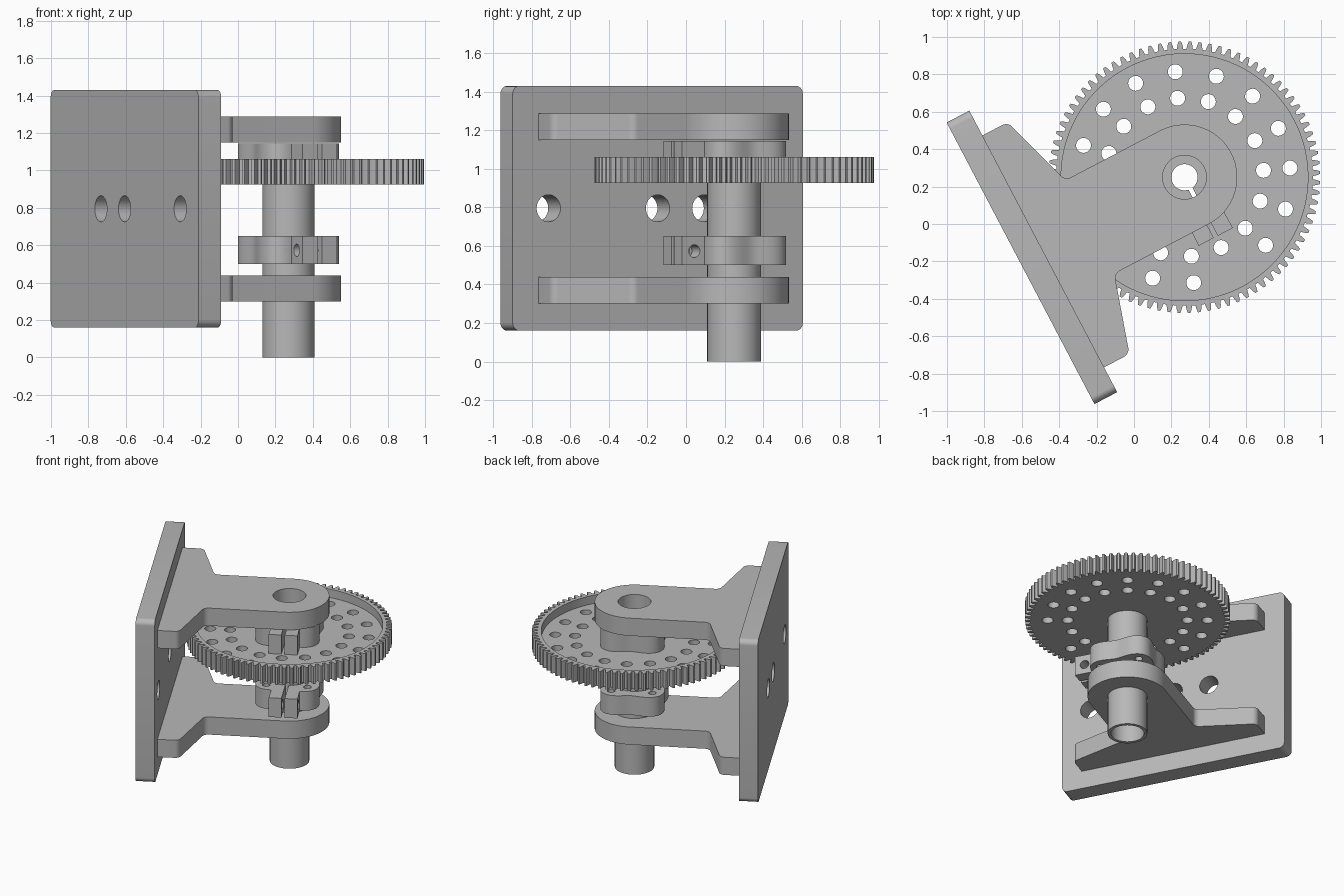
import bpy, bmesh, math
from mathutils import Matrix, Vector

if "Cube" in bpy.data.objects:
    bpy.data.objects.remove(bpy.data.objects["Cube"])

mat = bpy.data.materials.new("machined grey")
mat.diffuse_color = (0.48, 0.48, 0.48, 1)
mat.use_nodes = True
mat.node_tree.nodes["Principled BSDF"].inputs["Base Color"].default_value = mat.diffuse_color

# assembly frame: origin on the shaft axis, x pointing away from the wall plate
BASE = Matrix.Translation((0.27, 0.25, 0)) @ Matrix.Rotation(math.radians(27.7), 4, 'Z')
# sheet frame: drawn in (y, z), extruded along x
SIDE = Matrix(((0, 0, 1, 0), (1, 0, 0, 0), (0, 1, 0, 0), (0, 0, 0, 1)))


def polar(r, a):
    return (r * math.cos(a), r * math.sin(a))


def circle(r, c=(0, 0), n=64):
    return [(c[0] + r * math.cos(2 * math.pi * i / n),
             c[1] + r * math.sin(2 * math.pi * i / n)) for i in range(n)]


def rounded(corners, n=6):
    """Polygon of (x, y, fillet radius) corners."""
    out = []
    for i, (x, y, r) in enumerate(corners):
        p = Vector((x, y))
        if r == 0:
            out.append((x, y))
            continue
        a = (Vector(corners[i - 1][:2]) - p).normalized()
        b = (Vector(corners[(i + 1) % len(corners)][:2]) - p).normalized()
        half = a.angle(b) / 2
        c = p + (a + b).normalized() * (r / math.sin(half))
        s = p + a * (r / math.tan(half)) - c
        e = p + b * (r / math.tan(half)) - c
        for k in range(n + 1):
            d = s.lerp(e, k / n).normalized() * r
            out.append(tuple(c + d))
    return out


def prism(name, loops, z0, z1, frame=None):
    """Extrude an outline with holes from z0 to z1."""
    cu = bpy.data.curves.new(name, 'CURVE')
    cu.dimensions = '2D'
    cu.fill_mode = 'BOTH'
    cu.extrude = (z1 - z0) / 2
    for loop in loops:
        sp = cu.splines.new('POLY')
        sp.points.add(len(loop) - 1)
        for pt, (x, y) in zip(sp.points, loop):
            pt.co = (x, y, 0, 1)
        sp.use_cyclic_u = True
    tmp = bpy.data.objects.new(name + "_outline", cu)
    bpy.context.collection.objects.link(tmp)
    me = bpy.data.meshes.new_from_object(
        tmp.evaluated_get(bpy.context.evaluated_depsgraph_get()))
    bpy.data.objects.remove(tmp)
    bm = bmesh.new()
    bm.from_mesh(me)
    bmesh.ops.remove_doubles(bm, verts=bm.verts, dist=1e-5)
    bmesh.ops.translate(bm, verts=bm.verts, vec=(0, 0, (z0 + z1) / 2))
    bm.transform(BASE @ (frame or Matrix.Identity(4)))
    bmesh.ops.recalc_face_normals(bm, faces=bm.faces)
    bm.to_mesh(me)
    bm.free()
    me.materials.clear()
    me.materials.append(mat)
    ob = bpy.data.objects.new(name, me)
    bpy.context.collection.objects.link(ob)
    smooth(ob)
    return ob


def smooth(ob):
    bpy.ops.object.select_all(action='DESELECT')
    ob.select_set(True)
    bpy.context.view_layer.objects.active = ob
    bpy.ops.object.shade_smooth_by_angle(angle=math.radians(25))


def cut(ob, cutter):
    mod = ob.modifiers.new("cut", 'BOOLEAN')
    mod.operation = 'DIFFERENCE'
    mod.solver = 'EXACT'
    mod.object = cutter
    bpy.context.view_layer.objects.active = ob
    bpy.ops.object.modifier_apply(modifier=mod.name)
    bpy.data.objects.remove(cutter)


# wall plate with rounded corners and three bolt holes
plate = rounded([(-0.85, 0.16, 0.04), (0.85, 0.16, 0.04),
                 (0.85, 1.43, 0.04), (-0.85, 1.43, 0.04)])
prism("wall_plate", [plate] + [circle(0.07, (y, 0.795), 32) for y in (-0.64, 0, 0.272)],
      -0.99, -0.853, SIDE)

# two bracket arms with flared feet and round ends
R = 0.282
foot = rounded([(-0.853, -0.70, 0), (-0.70, -0.70, 0.045), (-0.572, -R, 0.045), (0, -R, 0)])
tip = [polar(R, math.radians(a)) for a in range(-85, 90, 5)]
arm = foot + tip + [(x, -y) for x, y in reversed(foot)]
for name, z, hole in (("lower_bracket", 0.30, 0.13), ("upper_bracket", 1.15, 0.117)):
    prism(name, [arm, circle(hole)], z, z + 0.138)

# hollow shaft
prism("shaft_tube", [circle(0.14), circle(0.117)], 0, 0.93)

# gear: toothed rim and recessed, perforated web
TEETH = 84
pitch = 2 * math.pi / TEETH
teeth = []
for i in range(TEETH):
    for r, f in ((0.687, -0.33), (0.708, -0.25), (0.726, -0.13),
                 (0.726, 0.13), (0.708, 0.25), (0.687, 0.33)):
        teeth.append(polar(r, (i + f) * pitch))
prism("gear_rim", [teeth, circle(0.66, n=96)], 0.925, 1.06)
holes = []
for i in range(16):
    a = math.radians(5 - 27.7 + 22.5 * i)
    holes.append(circle(0.04, polar(0.424, a), 24))
    if i != 13:  # one position in the outer ring stays solid
        holes.append(circle(0.04, polar(0.566, a), 24))
prism("gear_web", [circle(0.66, n=96), circle(0.117)] + holes, 0.925, 0.995)

# clamping hubs: four lobes, split ears and a cross bolt hole
body = []
for deg in range(-66, 247, 3):
    a = math.radians(deg)
    body.append(polar(0.245 + 0.033 * math.cos(4 * a - math.pi), a))
gap = math.asin(0.012 / 0.07)
bore = [polar(0.07, math.radians(270) - gap - (2 * math.pi - 2 * gap) * k / 48)
        for k in range(49)]
hub = (body + [(-0.103, -0.36), (-0.012, -0.36)] + bore
       + [(0.012, -0.36), (0.103, -0.36)])
screws = [circle(0.027, polar(0.208, math.radians(a)), 20) for a in (45, 135, 225, 315)]
for name, z in (("lower_clamp_hub", 0.50), ("upper_clamp_hub", 0.995)):
    ob = prism(name, [hub] + screws, z, z + 0.15)
    centre = (-0.287, z + 0.073)
    cut(ob, prism("bolt_cutter", [circle(0.033, centre, 24)], -0.2, 0.4, SIDE))
    cut(ob, prism("bolt_head_cutter", [circle(0.063, centre, 32)], -0.4, -0.095, SIDE))
    smooth(ob)
